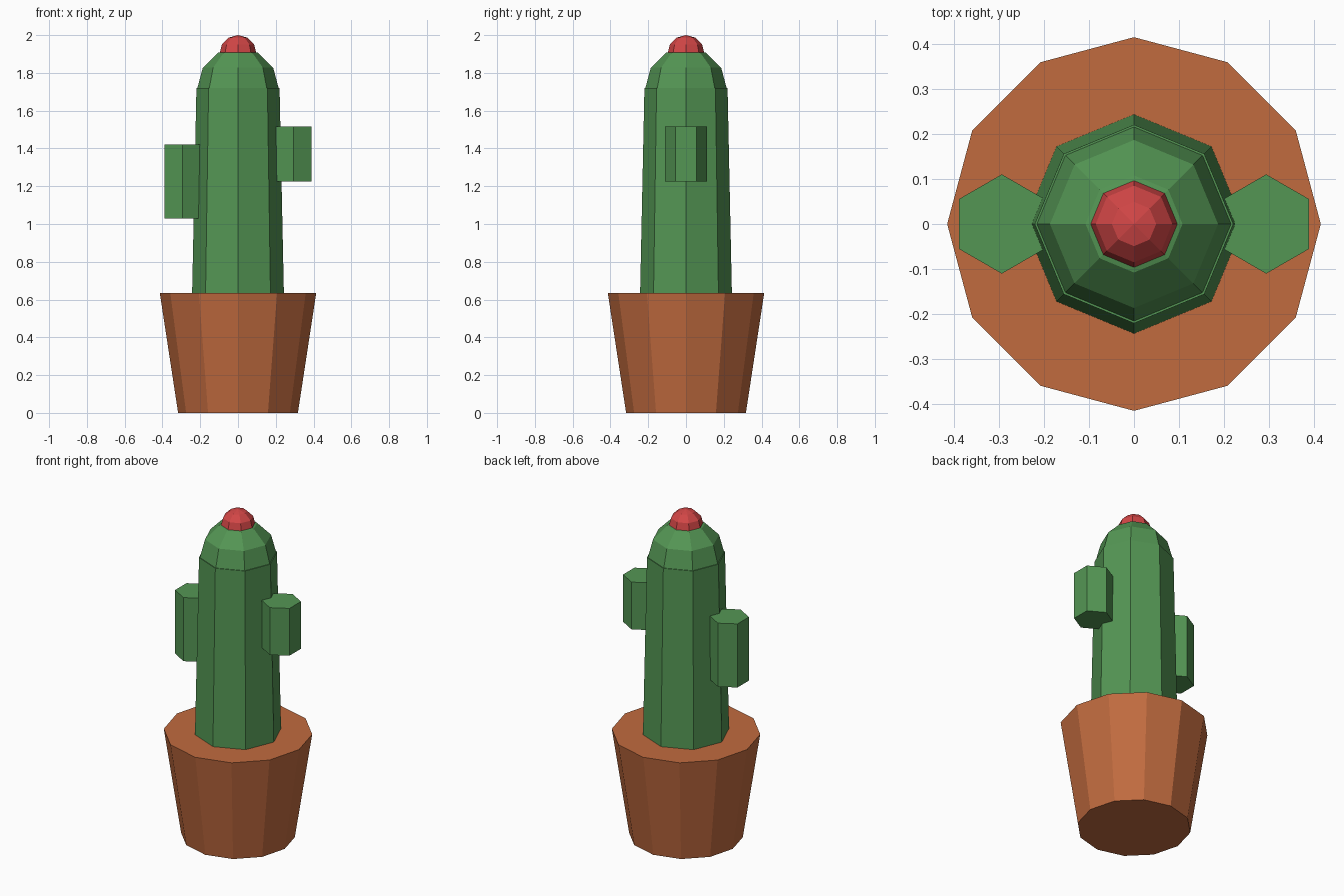
import bpy
import math

if "Cube" in bpy.data.objects:
    bpy.data.objects.remove(bpy.data.objects["Cube"])


def material(name, rgb):
    lin = [((c / 255 + 0.055) / 1.055) ** 2.4 for c in rgb]
    m = bpy.data.materials.new(name)
    m.diffuse_color = (*lin, 1.0)
    m.use_nodes = True
    m.node_tree.nodes["Principled BSDF"].inputs["Base Color"].default_value = m.diffuse_color
    return m


TERRACOTTA = material("terracotta", (193, 107, 63))
GREEN = material("cactus green", (84, 150, 84))
RED = material("flower red", (210, 70, 70))


def finish(name, mat):
    ob = bpy.context.object
    ob.name = name
    ob.data.materials.append(mat)
    return ob


def prism(name, mat, sides, r_low, r_high, z0, z1, x=0.0):
    # Tapered prism with a corner pointing along +y
    bpy.ops.mesh.primitive_cone_add(
        vertices=sides, radius1=r_low, radius2=r_high, depth=z1 - z0,
        location=(x, 0, (z0 + z1) / 2))
    return finish(name, mat)


def ball(name, mat, radius, z):
    bpy.ops.mesh.primitive_uv_sphere_add(
        segments=8, ring_count=6, radius=radius, location=(0, 0, z))
    return finish(name, mat)


# Pot
prism("pot", TERRACOTTA, 12, 0.317, 0.414, 0.0, 0.635)

# Cactus body with rounded top
prism("trunk", GREEN, 8, 0.2436, 0.22, 0.60, 1.72)
ball("trunk_dome", GREEN, 0.215, 1.72)

# Side arms
prism("right_arm", GREEN, 6, 0.11, 0.11, 1.225, 1.515, 0.293)
prism("left_arm", GREEN, 6, 0.11, 0.11, 1.03, 1.42, -0.293)

# Flower on top
ball("flower", RED, 0.098, 1.902)
